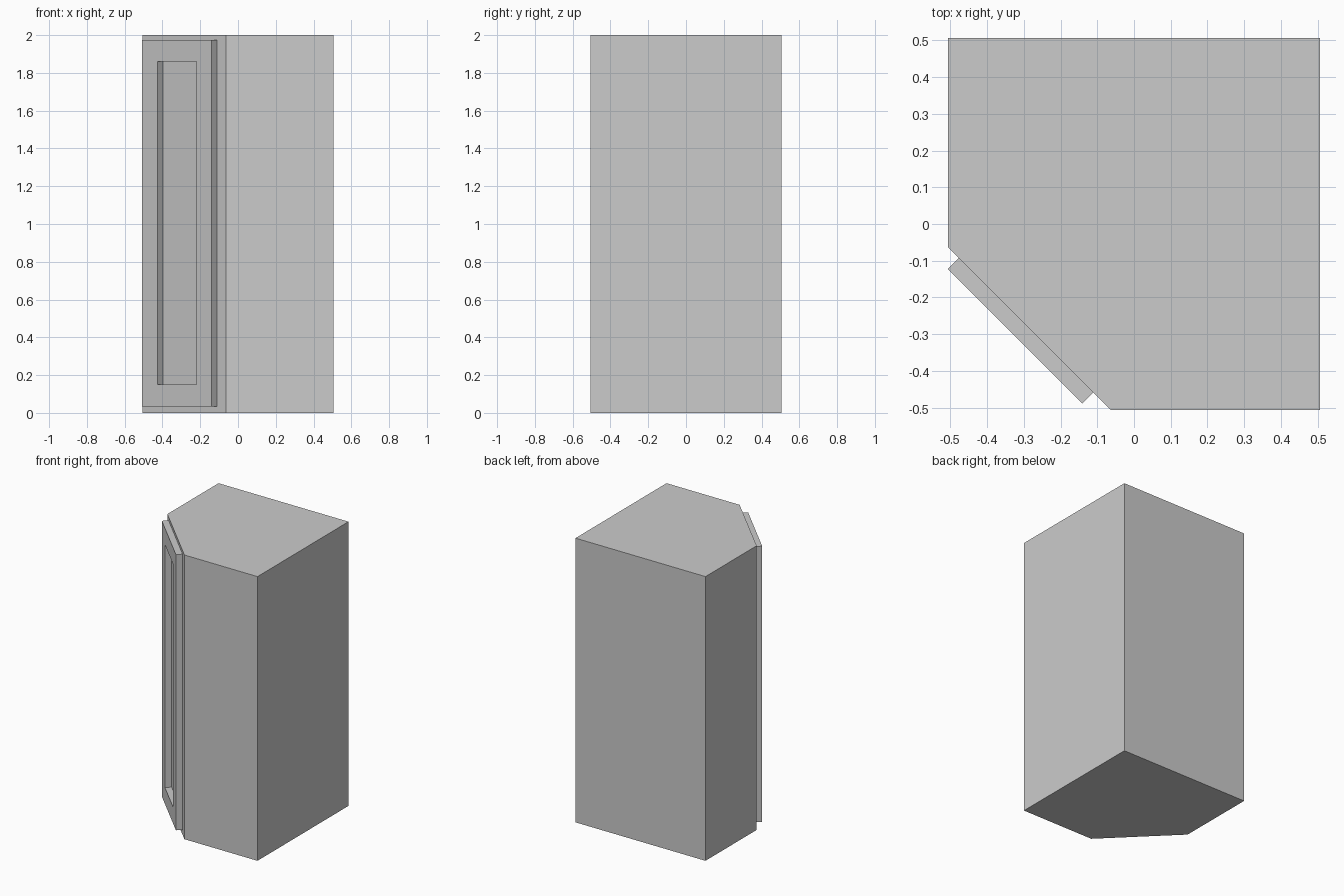
import bpy, bmesh
from mathutils import Vector

if "Cube" in bpy.data.objects:
    bpy.data.objects.remove(bpy.data.objects["Cube"])


def finish(name, bm):
    bmesh.ops.recalc_face_normals(bm, faces=bm.faces)
    mesh = bpy.data.meshes.new(name)
    bm.to_mesh(mesh)
    bm.free()
    obj = bpy.data.objects.new(name, mesh)
    bpy.context.collection.objects.link(obj)
    return obj


# Cabinet body: square footprint with one chamfered corner
H = 0.506
CUT = 0.063
bm = bmesh.new()
outline = [(-H, H), (-H, -CUT), (-CUT, -H), (H, -H), (H, H)]
base = bm.faces.new([bm.verts.new((x, y, 0)) for x, y in outline])
top = bmesh.ops.extrude_face_region(bm, geom=[base])
bmesh.ops.translate(bm, vec=(0, 0, 2),
                    verts=[v for v in top["geom"] if isinstance(v, bmesh.types.BMVert)])
finish("cabinet_body", bm)

# Door frame: rectangular ring lying on the chamfered face
along = Vector((1, -1, 0)).normalized()
outward = Vector((-1, -1, 0)).normalized()
BACK = (H + CUT) / 2 ** 0.5      # distance of chamfer plane from the axis
FRONT = BACK + 0.043


def rect(bm, u0, u1, z0, z1, depth):
    return [bm.verts.new(along * u + outward * depth + Vector((0, 0, z)))
            for u, z in ((u0, z0), (u1, z0), (u1, z1), (u0, z1))]


bm = bmesh.new()
outer = (-0.272, 0.246, 0.035, 1.975)
inner = (-0.158, 0.134, 0.15, 1.86)
rings = [rect(bm, *outer, BACK), rect(bm, *outer, FRONT),
         rect(bm, *inner, FRONT), rect(bm, *inner, BACK)]
for a, b in zip(rings, rings[1:] + rings[:1]):
    for i in range(4):
        j = (i + 1) % 4
        bm.faces.new((a[i], a[j], b[j], b[i]))
finish("door_frame", bm)
